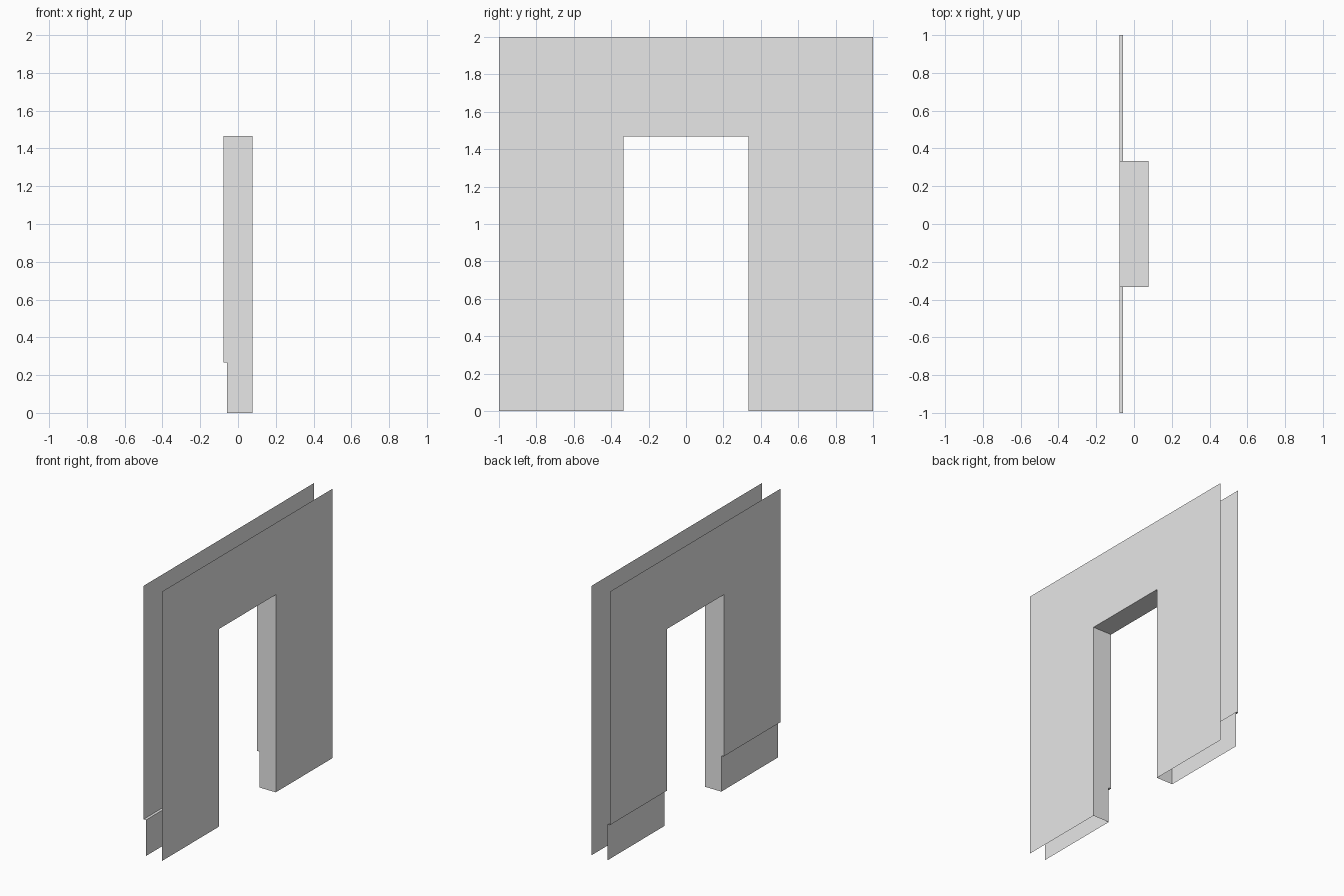
import bpy

if "Cube" in bpy.data.objects:
    bpy.data.objects.remove(bpy.data.objects["Cube"], do_unlink=True)

HALF_LEN, TOP = 1.0, 2.0
DOOR_HALF, DOOR_TOP = 0.333, 1.467
OUTER, RECESS, STEP_Z = 0.077, 0.057, 0.267

plaster = bpy.data.materials.new("plaster_grey")
plaster.use_nodes = True
GREY = (0.8, 0.8, 0.8, 1)
plaster.diffuse_color = GREY
plaster.node_tree.nodes["Principled BSDF"].inputs["Base Color"].default_value = GREY


def sheet(name, points, mirrored=False):
    """Single flat face, optionally mirrored across y = 0."""
    mesh = bpy.data.meshes.new(name)
    mesh.from_pydata(points, [], [list(range(len(points)))])
    mesh.materials.append(plaster)
    obj = bpy.data.objects.new(name, mesh)
    bpy.context.collection.objects.link(obj)
    if mirrored:
        mod = obj.modifiers.new("Mirror", "MIRROR")
        mod.use_axis = (False, True, False)
    return obj


def arch(x, base):
    """Wall outline around the doorway, facing +x."""
    return [(x, -HALF_LEN, base), (x, -DOOR_HALF, base),
            (x, -DOOR_HALF, DOOR_TOP), (x, DOOR_HALF, DOOR_TOP),
            (x, DOOR_HALF, base), (x, HALF_LEN, base),
            (x, HALF_LEN, TOP), (x, -HALF_LEN, TOP)]


# Two wall skins, open at the ends, top and bottom
sheet("left_wall_skin", arch(OUTER, 0))
sheet("right_wall_skin", arch(-OUTER, STEP_Z)[::-1])

# Recessed plinth strips and the ledges above them
sheet("recessed_plinth", [(-RECESS, DOOR_HALF, 0), (-RECESS, DOOR_HALF, STEP_Z),
                          (-RECESS, HALF_LEN, STEP_Z), (-RECESS, HALF_LEN, 0)], True)
sheet("plinth_ledge", [(-OUTER, DOOR_HALF, STEP_Z), (-OUTER, HALF_LEN, STEP_Z),
                       (-RECESS, HALF_LEN, STEP_Z), (-RECESS, DOOR_HALF, STEP_Z)], True)

# Doorway lining
jamb = [(-RECESS, 0), (OUTER, 0), (OUTER, DOOR_TOP),
        (-OUTER, DOOR_TOP), (-OUTER, STEP_Z), (-RECESS, STEP_Z)]
sheet("door_jamb", [(x, DOOR_HALF, z) for x, z in jamb], True)
sheet("door_soffit", [(-OUTER, -DOOR_HALF, DOOR_TOP), (-OUTER, DOOR_HALF, DOOR_TOP),
                      (OUTER, DOOR_HALF, DOOR_TOP), (OUTER, -DOOR_HALF, DOOR_TOP)])
